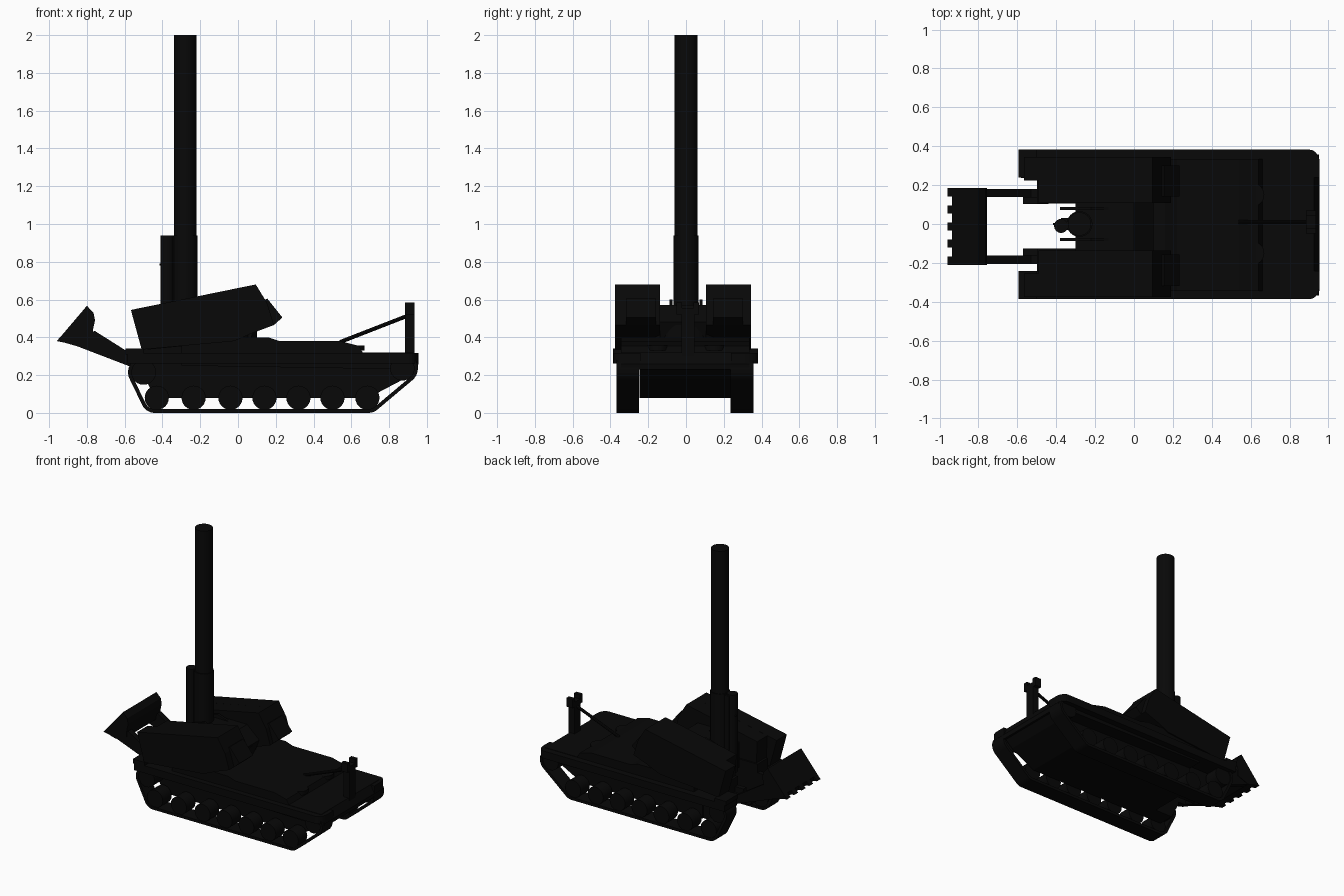
import bpy, bmesh, math
from mathutils import Vector

if "Cube" in bpy.data.objects:
    bpy.data.objects.remove(bpy.data.objects["Cube"])

paint = bpy.data.materials.new("near black paint")
paint.diffuse_color = (0.0024, 0.0024, 0.0024, 1)
paint.use_nodes = True
paint.node_tree.nodes["Principled BSDF"].inputs["Base Color"].default_value = paint.diffuse_color


def finish(name, bm, smooth=False):
    bmesh.ops.recalc_face_normals(bm, faces=bm.faces)
    me = bpy.data.meshes.new(name)
    bm.to_mesh(me)
    bm.free()
    ob = bpy.data.objects.new(name, me)
    bpy.context.collection.objects.link(ob)
    me.materials.append(paint)
    if smooth:
        bpy.ops.object.select_all(action='DESELECT')
        ob.select_set(True)
        bpy.context.view_layer.objects.active = ob
        bpy.ops.object.shade_smooth_by_angle(angle=math.radians(35))
    return ob


def extrude(name, pts, offset):
    """Flat outline of 3D points swept along an offset."""
    bm = bmesh.new()
    f = bm.faces.new([bm.verts.new(p) for p in pts])
    ext = bmesh.ops.extrude_face_region(bm, geom=[f])['geom']
    bmesh.ops.translate(bm, vec=offset,
                        verts=[v for v in ext if isinstance(v, bmesh.types.BMVert)])
    return finish(name, bm)


def prism(name, pts, y0, y1):
    """Side profile (x, z) extruded from y0 to y1."""
    return extrude(name, [(x, y0, z) for x, z in pts], (0, y1 - y0, 0))


def box(name, x0, x1, y0, y1, z0, z1):
    return prism(name, [(x0, z0), (x1, z0), (x1, z1), (x0, z1)], y0, y1)


def rod(name, a, b, r, n=24):
    a, b = Vector(a), Vector(b)
    bm = bmesh.new()
    bmesh.ops.create_cone(bm, cap_ends=True, segments=n, radius1=r, radius2=r,
                          depth=(b - a).length)
    q = Vector((0, 0, 1)).rotation_difference(b - a)
    for v in bm.verts:
        v.co = q @ v.co + (a + b) / 2
    return finish(name, bm, True)


def sides(c, lo, hi):
    """The two mirrored y ranges about the plane y = c."""
    return [("left", c + lo, c + hi), ("right", c - hi, c - lo)]


# Track band wraps around these circles: x, z, outer radius
LOOP = [(-0.5, 0.215, 0.082), (-0.44, 0.075, 0.075), (0.69, 0.075, 0.075), (0.87, 0.235, 0.082)]
WHEELS = [-0.43, -0.235, -0.04, 0.14, 0.32, 0.50, 0.685]


def track(name, y0, y1, n=64, t=0.02):
    bm = bmesh.new()
    rings = []
    for i in range(n):
        a = 2 * math.pi * i / n
        c, s = math.cos(a), math.sin(a)
        x, z, r = max(LOOP, key=lambda k: k[0] * c + k[1] * s + k[2])
        rings.append([bm.verts.new((x + q * c, y, z + q * s))
                      for q, y in ((r, y0), (r, y1), (r - t, y1), (r - t, y0))])
    for i in range(n):
        p, q = rings[i], rings[(i + 1) % n]
        for k in range(4):
            m = (k + 1) % 4
            bm.faces.new((p[k], p[m], q[m], q[k]))
    finish(name, bm)


# Running gear
for s, lo, hi in sides(-0.006, 0.242, 0.363):
    track(f"{s}_track", lo, hi)
    for i, x in enumerate(WHEELS):
        rod(f"{s}_road_wheel_{i}", (x, lo + 0.008, 0.08), (x, hi - 0.008, 0.08), 0.064)
    rod(f"{s}_idler", (-0.5, lo + 0.008, 0.215), (-0.5, hi - 0.008, 0.215), 0.066)
    rod(f"{s}_sprocket", (0.87, lo + 0.008, 0.235), (0.87, hi - 0.008, 0.235), 0.064)

# Hull: main body stops ahead of the rear well, side pieces flank the well
LOWER = [(0.69, 0.08), (0.88, 0.18), (0.945, 0.24), (0.945, 0.28)]
prism("lower_hull", [(-0.3, 0.28), (-0.3, 0.08)] + LOWER, -0.245, 0.235)
DECK = [(0.95, 0.23), (0.955, 0.26), (0.925, 0.32), (0.66, 0.32), (0.64, 0.355),
        (0.54, 0.38), (0.22, 0.38), (0.16, 0.40)]
prism("upper_hull", [(-0.3, 0.25)] + DECK + [(-0.3, 0.40)], -0.345, 0.335)
for s, lo, hi in sides(-0.01, 0.115, 0.235):
    prism(f"{s}_rear_hull", [(-0.3, 0.08), (-0.3, 0.4), (-0.5, 0.4), (-0.5, 0.2), (-0.44, 0.08)], lo, hi)

# Fenders with rounded front corners
for s, lo, hi in sides(-0.002, 0.24, 0.384):
    sgn = 1 if lo > 0 else -1
    out, inn = (hi, lo) if sgn > 0 else (lo, hi)
    plan = [(-0.585, inn), (-0.585, out)]
    for i in range(6):
        a = i / 5 * math.pi / 2
        plan.append((0.905 + 0.05 * math.sin(a), out - sgn * 0.07 * (1 - math.cos(a))))
    plan.append((0.955, inn))
    extrude(f"{s}_fender", [(x, y, 0.262) for x, y in plan], (0, 0, 0.055))
    box(f"{s}_rear_mudguard", -0.595, -0.50, lo, hi, 0.31, 0.342)

# Deck hatches
for s, y in (("left", 0.15), ("right", -0.15)):
    rod(f"{s}_deck_hatch", (0.61, y, 0.33), (0.61, y, 0.358), 0.06)

# Tilted side housings either side of the barrel, inner part shorter at the rear
FRONT = [(0.094, 0.68), (0.155, 0.58), (0.19, 0.465), (0.07, 0.42), (-0.02, 0.38)]
for s, lo, hi in sides(-0.015, 0.24, 0.36):
    prism(f"{s}_outer_housing", [(-0.567, 0.545)] + FRONT + [(-0.51, 0.335)], lo, hi)
for s, lo, hi in sides(-0.015, 0.122, 0.24):
    prism(f"{s}_inner_housing", [(-0.49, 0.56)] + FRONT + [(-0.48, 0.335)], lo, hi)
for s, lo, hi in sides(-0.012, 0.115, 0.15):
    box(f"{s}_arm_bracket", -0.57, -0.44, lo, hi, 0.22, 0.335)
for s, lo, hi in sides(-0.008, 0.15, 0.31):
    prism(f"{s}_front_locker", [(0.1, 0.58), (0.155, 0.605), (0.235, 0.505), (0.19, 0.465), (0.1, 0.44)], lo, hi)

# Turntable, central mount and cradle
rod("turntable", (-0.1, -0.01, 0.38), (-0.1, -0.01, 0.465), 0.2, 40)
prism("central_mount", [(-0.3, 0.3), (0.07, 0.4), (0.1, 0.48), (0.0, 0.57), (-0.3, 0.57)], -0.137, 0.107)
for s, lo, hi in sides(0.0, 0.072, 0.088):
    prism(f"{s}_cradle_plate", [(-0.38, 0.36), (-0.1, 0.4), (-0.1, 0.56), (-0.22, 0.6), (-0.38, 0.55)], lo, hi)

# Barrel, sleeve and recoil cylinder
rod("barrel", (-0.28, 0, 0.36), (-0.28, 0, 2.0), 0.06, 32)
rod("barrel_sleeve", (-0.28, 0, 0.38), (-0.28, 0, 0.94), 0.066, 32)
rod("recoil_cylinder", (-0.375, -0.01, 0.36), (-0.375, -0.01, 0.94), 0.036)
box("cylinder_bracket", -0.375, -0.28, -0.03, 0.03, 0.4, 0.93)
rod("cylinder_stud", (-0.416, 0, 0.785), (-0.38, 0, 0.785), 0.006, 8)

# Rear base plate, its arms and edge teeth
prism("base_plate", [(-0.935, 0.408), (-0.80, 0.567), (-0.765, 0.53), (-0.757, 0.49),
                     (-0.768, 0.44), (-0.77, 0.39), (-0.86, 0.355), (-0.93, 0.375)], -0.21, 0.185)
for i in range(5):
    y = -0.21 + i * 0.088
    prism(f"plate_tooth_{i}", [(-0.96, 0.38), (-0.93, 0.414), (-0.92, 0.372)], y, y + 0.042)
for s, lo, hi in sides(-0.012, 0.15, 0.193):
    prism(f"{s}_plate_arm", [(-0.86, 0.356), (-0.57, 0.245), (-0.46, 0.22), (-0.46, 0.3),
                             (-0.53, 0.29), (-0.76, 0.435)], lo, hi)

# Barrel travel lock
box("lock_post", 0.885, 0.935, -0.025, 0.045, 0.28, 0.54)
box("lock_crossbar", 0.885, 0.935, -0.05, 0.07, 0.52, 0.555)
for s, lo, hi in sides(0.01, 0.03, 0.06):
    box(f"{s}_lock_horn", 0.885, 0.935, lo, hi, 0.53, 0.585)
rod("lock_strut", (0.54, 0.01, 0.375), (0.9, 0.01, 0.515), 0.011, 10)
